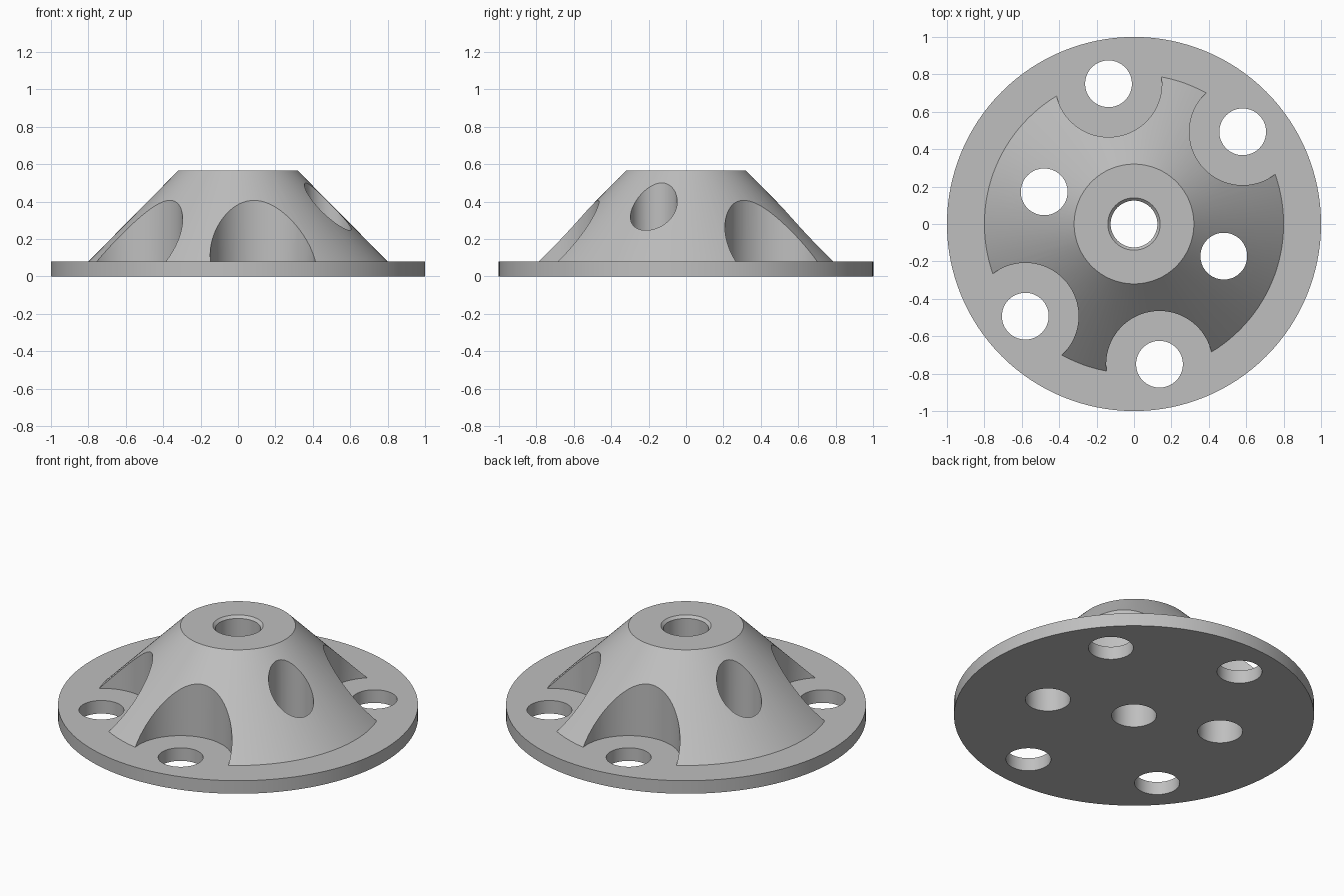
import bpy
import bmesh
from math import radians, cos, sin, tau

if "Cube" in bpy.data.objects:
    bpy.data.objects.remove(bpy.data.objects["Cube"])

# Dimensions
FLANGE_TOP, HUB_TOP = 0.08, 0.565
HOLE_R, POCKET_R = 0.125, 0.285
OUTER_RING, INNER_RING = 0.762, 0.51

grey = bpy.data.materials.new("plain grey")
grey.use_nodes = True
colour = (0.52, 0.52, 0.52, 1)
grey.diffuse_color = colour
grey.node_tree.nodes["Principled BSDF"].inputs["Base Color"].default_value = colour


def turned(name, profile, centre=(0, 0), segments=96):
    """Closed solid turned from (radius, height) points, bottom to top."""
    bm = bmesh.new()
    rings = []
    for r, z in profile:
        rings.append([bm.verts.new((centre[0] + r * cos(tau * i / segments),
                                    centre[1] + r * sin(tau * i / segments), z))
                      for i in range(segments)])
    for low, high in zip(rings, rings[1:]):
        for i in range(segments):
            j = (i + 1) % segments
            bm.faces.new((low[i], low[j], high[j], high[i]))
    bm.faces.new(rings[0][::-1])
    bm.faces.new(rings[-1])
    mesh = bpy.data.meshes.new(name)
    bm.to_mesh(mesh)
    bm.free()
    mesh.materials.append(grey)
    obj = bpy.data.objects.new(name, mesh)
    bpy.context.collection.objects.link(obj)
    return obj


def combine(target, tool, operation):
    """Apply a boolean and remove the tool."""
    mod = target.modifiers.new("combine", "BOOLEAN")
    mod.operation, mod.object, mod.solver = operation, tool, "EXACT"
    bpy.ops.object.select_all(action="DESELECT")
    target.select_set(True)
    bpy.context.view_layer.objects.active = target
    bpy.ops.object.modifier_apply(modifier=mod.name)
    bpy.data.objects.remove(tool)


def polar(radius, degrees):
    return radius * cos(radians(degrees)), radius * sin(radians(degrees))


outer_spots = [polar(OUTER_RING, a) for a in (40.3, 100.3, 220.3, 280.3)]
inner_spots = [polar(INNER_RING, a) for a in (160.3, 340.3)]

# Conical hub with round pockets around the outer bolts
hub = turned("conical_hub", [(0.8, 0.03), (0.8, FLANGE_TOP), (0.32, HUB_TOP)], segments=128)
for spot in outer_spots:
    combine(hub, turned("pocket_cutter", [(POCKET_R, -0.2), (POCKET_R, 0.9)], spot), "DIFFERENCE")

# Flat round flange joined to the hub
flange = turned("flanged_hub", [(1, 0), (1, FLANGE_TOP)], segments=128)
combine(flange, hub, "UNION")

# Bolt holes
for spot in outer_spots + inner_spots:
    combine(flange, turned("hole_cutter", [(HOLE_R, -0.2), (HOLE_R, 0.9)], spot, 64), "DIFFERENCE")

# Central bore with a chamfered mouth
bore = [(HOLE_R, -0.2), (HOLE_R, HUB_TOP - 0.015), (0.14, HUB_TOP), (0.24, HUB_TOP + 0.1)]
combine(flange, turned("bore_cutter", bore, segments=64), "DIFFERENCE")

flange.select_set(True)
bpy.context.view_layer.objects.active = flange
bpy.ops.object.shade_smooth_by_angle(angle=radians(30))
